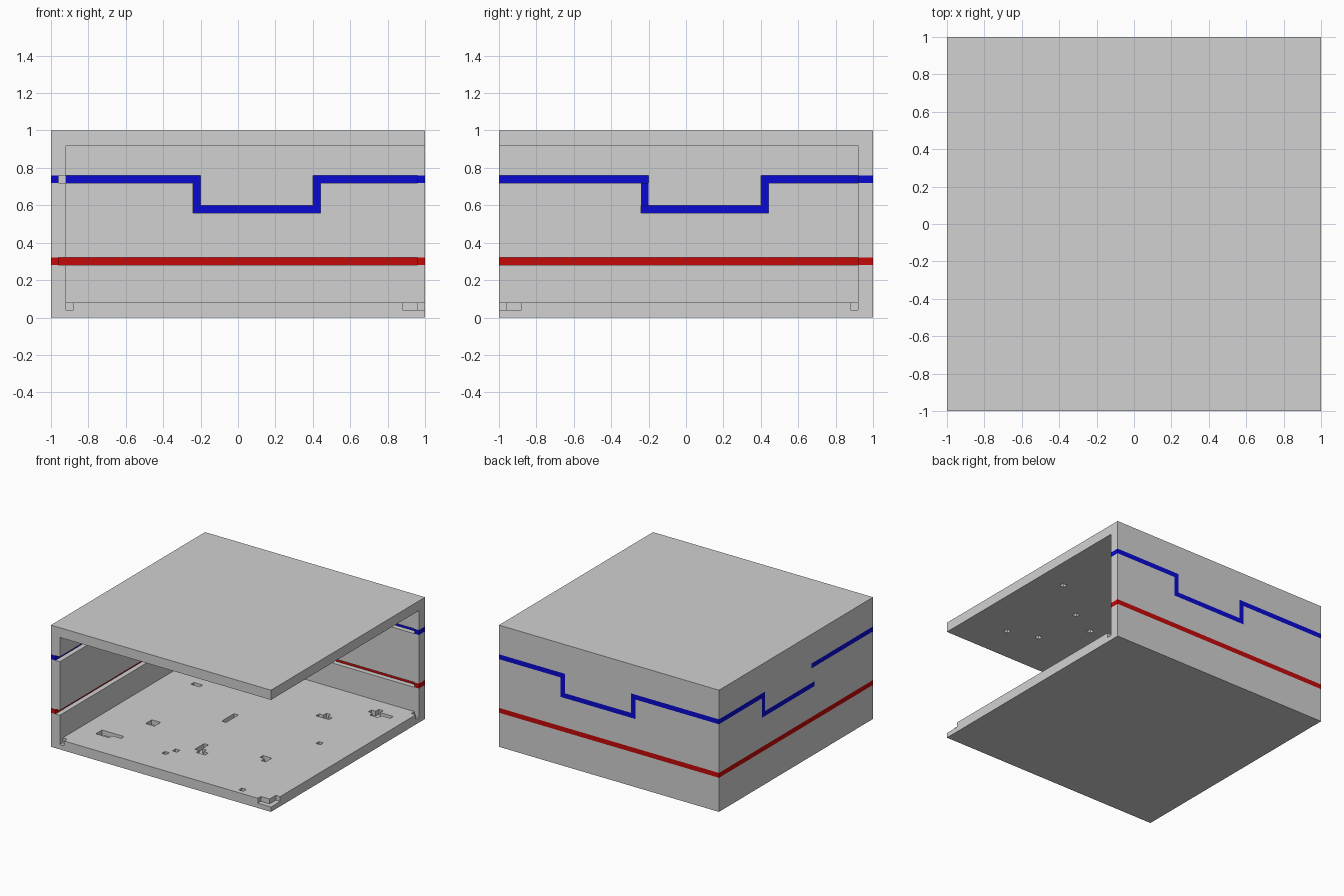
import bpy, bmesh

if "Cube" in bpy.data.objects:
    bpy.data.objects.remove(bpy.data.objects["Cube"])

U = 0.04            # block size: the room is 50 x 50 x 25 blocks
NX, NY, NZ = 50, 50, 25
cells = {}          # (ix, iy, iz) -> part name


def fill(part, x, y, z, sx=1, sy=1, sz=1):
    """Fill a box of blocks with a part (None carves them away)."""
    for i in range(x, x + sx):
        for j in range(y, y + sy):
            for k in range(z, z + sz):
                if part is None:
                    cells.pop((i, j, k), None)
                else:
                    cells[i, j, k] = part


# Shell: two blocks thick, open at the front and the right
fill("left_wall", 0, 0, 0, 2, NY, NZ)
fill("back_wall", 0, NY - 2, 0, NX, 2, NZ)
fill("floor", 0, 0, 0, NX, NY, 2)
fill("ceiling", 0, 0, NZ - 2, NX, NY, 2)


# Stripe heights along a wall: red is straight, blue dips in the middle
def stripe_rows(i):
    if i in (19, 35):
        blue = range(14, 19)
    elif 19 < i < 35:
        blue = (14,)
    else:
        blue = (18,)
    return [("red_stripe", 7)] + [("blue_stripe", k) for k in blue]


# Stripes on the outer layer, with an open groove on the inner layer
for i in range(NX):
    for part, k in stripe_rows(i):
        fill(part, i, NY - 1, k)
        if i > 1:
            fill(part if i == NX - 1 else None, i, NY - 2, k)
for j in range(NY):
    for part, k in stripe_rows(j):
        fill(part, 0, j, k)
        if j < NY - 1:
            fill(None, 1, j, k)
# One upright of the left stripe sits on the inside only
fill("left_wall", 0, 19, 15, 1, 1, 3)
fill("blue_stripe", 1, 19, 15, 1, 1, 3)

# Worn pits in the floor: x, y, size x, size y
pits = [(8, 34, 2, 1), (11, 15, 2, 2), (6, 6, 3, 2), (9, 7, 2, 1),
        (22, 24, 1, 4), (21, 6, 1, 1), (22, 8, 1, 1),
        (25, 11, 2, 1), (25, 12, 1, 2), (26, 10, 2, 1),
        (37, 15, 2, 1), (38, 14, 1, 1), (35, 36, 3, 1), (36, 37, 1, 1),
        (42, 43, 5, 1), (43, 42, 2, 1), (43, 44, 1, 1),
        (42, 26, 1, 1), (42, 1, 1, 1),
        (47, 0, 3, 1), (49, 0, 1, 3), (2, 0, 1, 1), (49, 47, 1, 1)]
for x, y, sx, sy in pits:
    fill(None, x, y, 1, sx, sy)

# Single pits in the underside of the ceiling
for x, y in [(44, 27), (35, 20), (41, 7), (35, 9), (29, 17)]:
    fill(None, x, y, NZ - 2)


def material(name, colour):
    m = bpy.data.materials.new(name)
    m.diffuse_color = (*colour, 1)
    m.use_nodes = True
    m.node_tree.nodes["Principled BSDF"].inputs["Base Color"].default_value = m.diffuse_color
    return m


grey = material("light_grey", (0.64, 0.64, 0.64))
mats = {"red_stripe": material("red", (0.56, 0.003, 0.003)),
        "blue_stripe": material("blue", (0.003, 0.003, 0.64))}


def build(part):
    """Make an object from the exposed block faces of one part."""
    bm = bmesh.new()
    verts = {}

    def vert(p):
        if p not in verts:
            verts[p] = bm.verts.new((p[0] * U - 1, p[1] * U - 1, p[2] * U))
        return verts[p]

    for c, name in cells.items():
        if name != part:
            continue
        for axis in range(3):
            a, b = (axis + 1) % 3, (axis + 2) % 3
            for side in (0, 1):
                n = list(c)
                n[axis] += 2 * side - 1
                if tuple(n) in cells:
                    continue
                ring = []
                for da, db in ((0, 0), (1, 0), (1, 1), (0, 1)):
                    p = list(c)
                    p[axis] += side
                    p[a] += da
                    p[b] += db
                    ring.append(vert(tuple(p)))
                bm.faces.new(ring if side else ring[::-1])
    mesh = bpy.data.meshes.new(part)
    bm.to_mesh(mesh)
    bm.free()
    mesh.materials.append(mats.get(part, grey))
    bpy.context.collection.objects.link(bpy.data.objects.new(part, mesh))


for part in ("floor", "ceiling", "left_wall", "back_wall",
             "red_stripe", "blue_stripe"):
    build(part)
